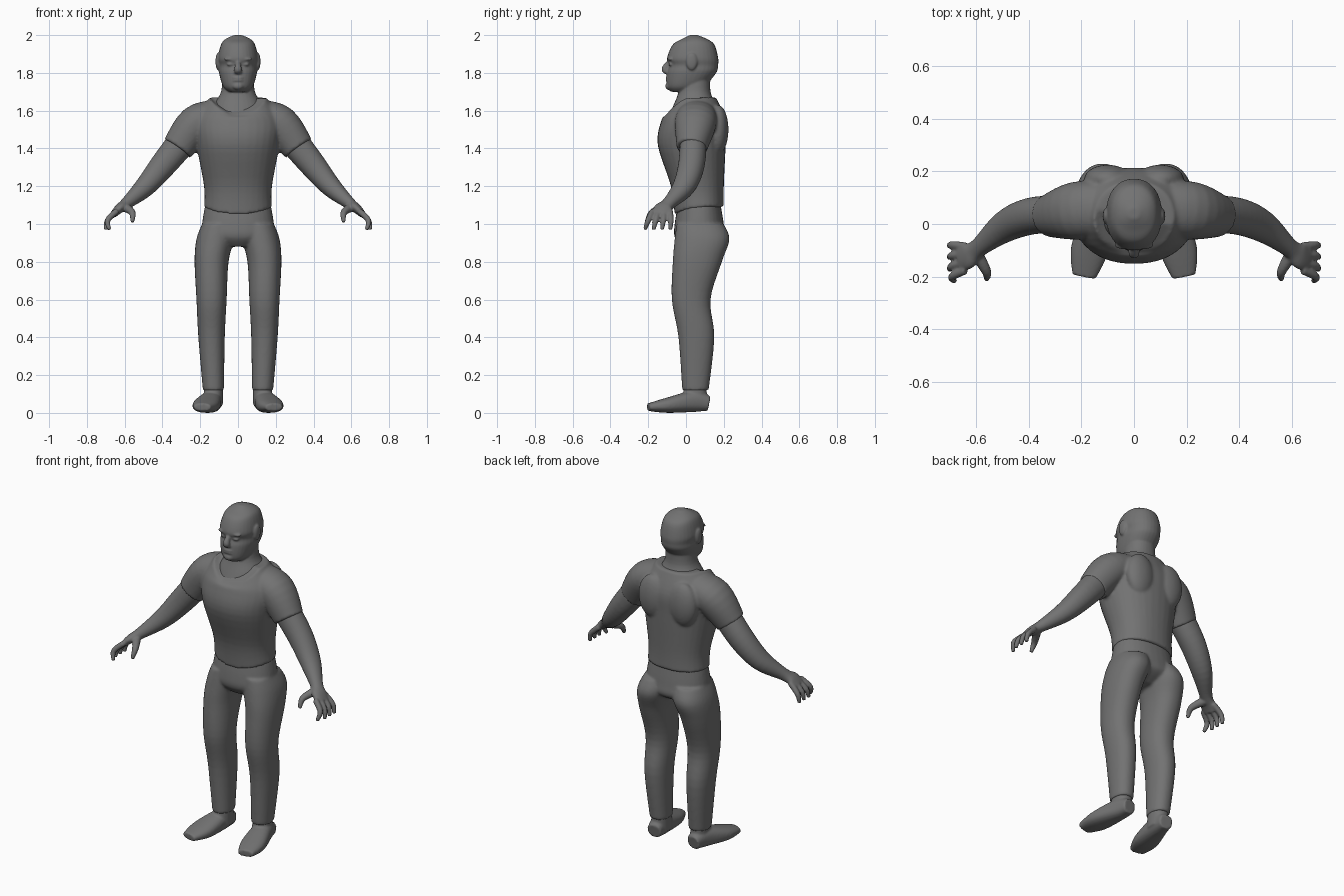
import bpy, bmesh, math
from mathutils import Vector, Matrix

cube = bpy.data.objects.get("Cube")
if cube:
    bpy.data.objects.remove(cube)

tone = .17
colour = (tone, tone, tone, 1)
grey = bpy.data.materials.new("matte grey")
grey.use_nodes = True
grey.diffuse_color = colour
grey.node_tree.nodes["Principled BSDF"].inputs["Base Color"].default_value = colour

RIGHTWARD, BACKWARD = Vector((1, 0, 0)), Vector((0, 1, 0))
SIDES = {"left": 1, "right": -1}


def level(z, half, front, back, x=0, drop=0):
    """A level ring, given by height, half width and depth range."""
    return Vector((z, half, front, back, x, drop))


def joint(x, y, z, wide, deep):
    """A ring across the path of a limb."""
    return Vector((x, y, z, wide, deep))


def flow(keys, steps=5):
    """Smooth curve through the key rings."""
    result = []
    last = len(keys) - 1
    for i in range(last):
        a, b = keys[i], keys[i + 1]
        leave = (b - keys[max(i - 1, 0)]) / 2
        arrive = (keys[min(i + 2, last)] - a) / 2
        for step in range(steps):
            t = step / steps
            ease = t * t * (3 - 2 * t)
            result.append(a.lerp(b, ease) + leave * t * (1 - t) ** 2
                          - arrive * t * t * (1 - t))
    return result + [keys[last]]


def oval(centre, u, v, power, count=32):
    """Superellipse; a higher power is boxier."""
    points = []
    for i in range(count):
        angle = math.tau * i / count
        c, s = math.cos(angle), math.sin(angle)
        points.append(centre + u * math.copysign(abs(c) ** (2 / power), c)
                      + v * math.copysign(abs(s) ** (2 / power), s))
    return points


def skin(bm, rings):
    """Join rings of points into a closed solid."""
    loops = [[bm.verts.new(point) for point in ring] for ring in rings]
    for lower, upper in zip(loops, loops[1:]):
        for i in range(len(lower)):
            bm.faces.new((lower[i - 1], lower[i], upper[i], upper[i - 1]))
    bm.faces.new(loops[0])
    bm.faces.new(loops[-1])


def stack(bm, keys, side=1, power=2.2):
    """Solid through level rings; drop lowers the front of a ring."""
    rings = []
    for z, half, front, back, x, drop in flow(keys):
        middle, depth = (front + back) / 2, (back - front) / 2
        ring = oval(Vector((side * x, middle, z)), RIGHTWARD * half,
                    BACKWARD * depth, power)
        for point in ring:
            point.z -= drop * max(0, (middle - point.y) / depth) ** 2
        rings.append(ring)
    skin(bm, rings)


def limb(bm, keys, side, across=BACKWARD, power=2.1):
    """Solid along a path; each ring is wide in the across direction."""
    keys = flow(keys)
    path = [Vector((side * key[0], key[1], key[2])) for key in keys]
    rings = []
    for i, key in enumerate(keys):
        ahead = path[min(i + 1, len(path) - 1)] - path[max(i - 1, 0)]
        ahead.normalize()
        u = (across - ahead * ahead.dot(across)).normalized()
        rings.append(oval(path[i], u * key[3], ahead.cross(u) * key[4], power))
    skin(bm, rings)


def ball(bm, centre, size):
    matrix = Matrix.Translation(centre) @ Matrix.Diagonal((*size, 1))
    bmesh.ops.create_uvsphere(bm, u_segments=24, v_segments=16, radius=1, matrix=matrix)


def finish(name, bm, voxel, smooth):
    """Fuse the solids of one part and round them over."""
    bmesh.ops.recalc_face_normals(bm, faces=bm.faces)
    mesh = bpy.data.meshes.new(name)
    bm.to_mesh(mesh)
    bm.free()
    mesh.materials.append(grey)
    part = bpy.data.objects.new(name, mesh)
    bpy.context.collection.objects.link(part)
    fuse = part.modifiers.new("fuse", 'REMESH')
    fuse.mode = 'VOXEL'
    fuse.voxel_size = voxel
    fuse.use_smooth_shade = True
    soften = part.modifiers.new("soften", 'SMOOTH')
    soften.factor = .5
    soften.iterations = smooth


# Head: skull, neck and features
bm = bmesh.new()
stack(bm, [level(z=1.7, half=.05, front=-.08, back=.05),
           level(z=1.73, half=.08, front=-.1, back=.1),
           level(z=1.8, half=.1, front=-.1, back=.16),
           level(z=1.84, half=.1, front=-.09, back=.17),
           level(z=1.88, half=.106, front=-.1, back=.17),
           level(z=1.95, half=.09, front=-.07, back=.15),
           level(z=1.98, half=.065, front=-.02, back=.11),
           level(z=2, half=.02, front=.02, back=.06)])
stack(bm, [level(z=1.55, half=.11, front=-.1, back=.15),
           level(z=1.62, half=.13, front=-.07, back=.16),
           level(z=1.7, half=.09, front=-.04, back=.13),
           level(z=1.8, half=.08, front=-.03, back=.13)])
limb(bm, [joint(x=0, y=-.09, z=1.86, wide=.01, deep=.01),
          joint(x=0, y=-.11, z=1.82, wide=.02, deep=.02),
          joint(x=0, y=-.1, z=1.8, wide=.02, deep=.01)], 1, across=RIGHTWARD)
for lip in (1.76, 1.774):
    ball(bm, centre=(0, -.095, lip), size=(.03, .014, .007))
ball(bm, centre=(0, -.09, 1.73), size=(.03, .02, .02))
for side in SIDES.values():
    ear, eye, brow = side * .106, side * .04, side * .04
    ball(bm, centre=(ear, .03, 1.86), size=(.013, .03, .046))
    ball(bm, centre=(eye, -.08, 1.845), size=(.02, .013, .008))
    ball(bm, centre=(brow, -.08, 1.873), size=(.035, .016, .009))
finish("head_and_neck", bm, voxel=.0055, smooth=3)

# Shirt: body with scooped neckline, shoulder blades and short sleeves
bm = bmesh.new()
stack(bm, [level(z=1.09, half=.18, front=-.06, back=.2, drop=.04),
           level(z=1.2, half=.18, front=-.08, back=.2),
           level(z=1.42, half=.22, front=-.15, back=.21),
           level(z=1.55, half=.23, front=-.13, back=.21),
           level(z=1.67, half=.15, front=-.11, back=.16, drop=.1)])
for side in SIDES.values():
    limb(bm, [joint(x=.1, y=.06, z=1.58, wide=.1, deep=.08),
              joint(x=.22, y=.05, z=1.53, wide=.11, deep=.1),
              joint(x=.32, y=.03, z=1.4, wide=.08, deep=.085)], side)
    ball(bm, centre=(side * .1, .17, 1.5), size=(.09, .055, .13))
finish("shirt", bm, voxel=.008, smooth=6)

# Arms: one sweep to the knuckles, then fingers and thumb
for label, side in SIDES.items():
    bm = bmesh.new()
    limb(bm, [joint(x=.26, y=.04, z=1.48, wide=.07, deep=.08),
              joint(x=.39, y=.03, z=1.32, wide=.07, deep=.07),
              joint(x=.49, y=-.01, z=1.2, wide=.06, deep=.055),
              joint(x=.59, y=-.09, z=1.11, wide=.036, deep=.032),
              joint(x=.63, y=-.12, z=1.08, wide=.05, deep=.025),
              joint(x=.66, y=-.13, z=1.05, wide=.05, deep=.018)], side)
    for finger in range(4):
        spread = finger - 1.5
        limb(bm, [joint(x=.64, y=-.13 - .03 * spread, z=1.07, wide=.016, deep=.016),
                  joint(x=.69, y=-.14 - .04 * spread, z=1.02, wide=.015, deep=.015),
                  joint(x=min(.7, .71 - .02 * spread), y=-.15 - .045 * spread, z=.97,
                        wide=.01, deep=.01)], side)
    limb(bm, [joint(x=.6, y=-.11, z=1.09, wide=.025, deep=.025),
              joint(x=.56, y=-.18, z=1.06, wide=.018, deep=.018),
              joint(x=.56, y=-.21, z=1.01, wide=.01, deep=.01)], side)
    finish(label + "_arm", bm, voxel=.006, smooth=3)

# Trousers: hips and two legs
bm = bmesh.new()
stack(bm, [level(z=1.12, half=.17, front=-.04, back=.18),
           level(z=1, half=.19, front=-.06, back=.2),
           level(z=.93, half=.18, front=-.06, back=.2),
           level(z=.88, half=.08, front=-.02, back=.12)])
for side in SIDES.values():
    stack(bm, [level(z=1, half=.09, front=-.05, back=.2, x=.1),
               level(z=.92, half=.1, front=-.06, back=.23, x=.12),
               level(z=.8, half=.09, front=-.07, back=.19, x=.14),
               level(z=.6, half=.08, front=-.075, back=.13, x=.14),
               level(z=.4, half=.07, front=-.04, back=.15, x=.14),
               level(z=.12, half=.056, front=-.02, back=.12, x=.13)], side)
finish("trousers", bm, voxel=.008, smooth=5)

# Feet, turned slightly outward, with flat soles
for label, side in SIDES.items():
    bm = bmesh.new()
    limb(bm, [joint(x=.13, y=.12, z=.05, wide=.04, deep=.04),
              joint(x=.14, y=.04, z=.06, wide=.055, deep=.055),
              joint(x=.17, y=-.1, z=.04, wide=.07, deep=.04),
              joint(x=.19, y=-.2, z=.03, wide=.045, deep=.02)],
         side, across=RIGHTWARD, power=2.4)
    stack(bm, [level(z=.04, half=.05, front=-.02, back=.11, x=.13),
               level(z=.16, half=.05, front=-.01, back=.11, x=.13)], side)
    for vert in bm.verts:
        vert.co.z = max(vert.co.z, 0)
    finish(label + "_foot", bm, voxel=.007, smooth=3)
